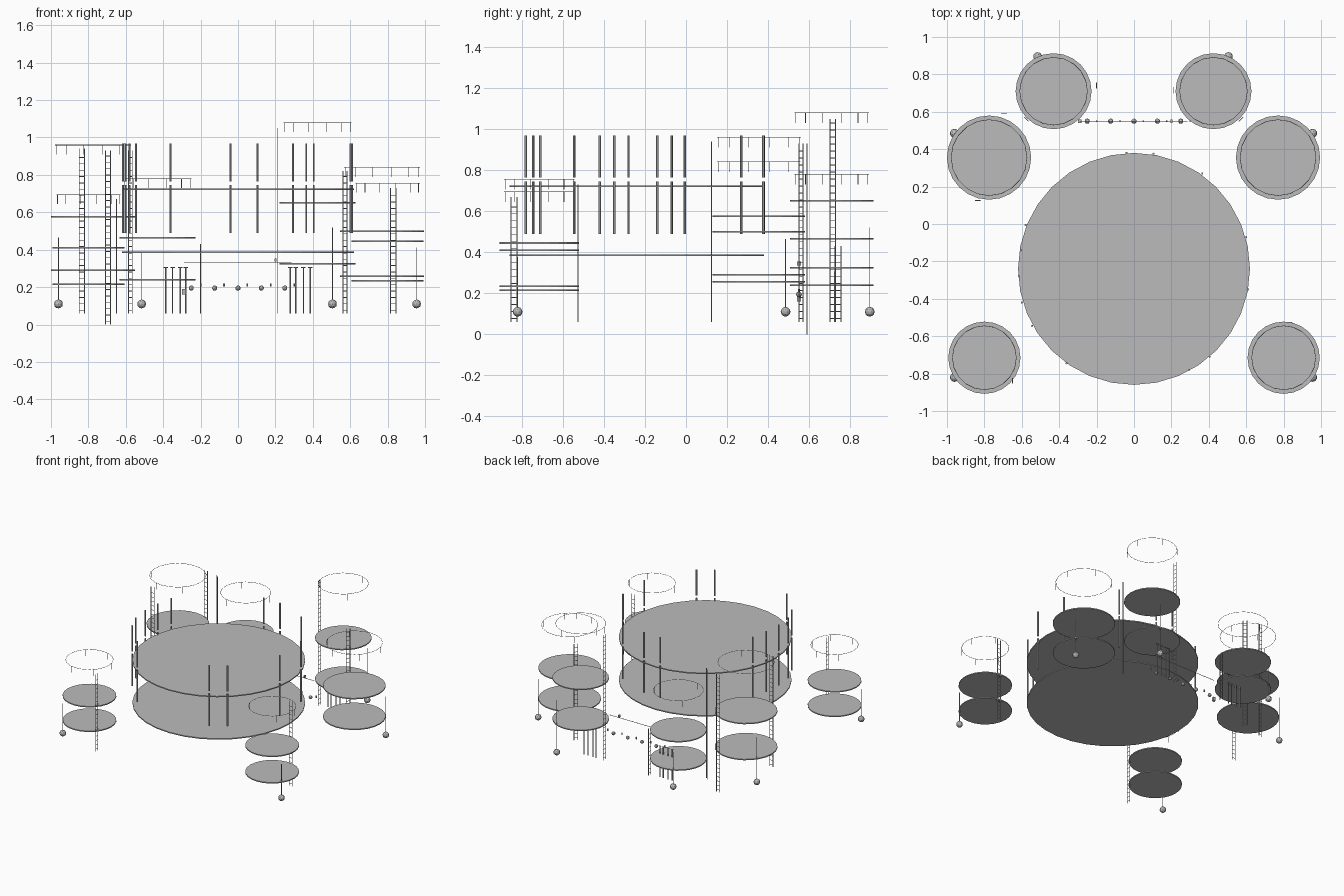
import bpy, bmesh, math
from mathutils import Vector, Matrix

if "Cube" in bpy.data.objects:
    bpy.data.objects.remove(bpy.data.objects["Cube"])

grey = bpy.data.materials.new("plain_grey")
grey.diffuse_color = (0.5, 0.5, 0.5, 1)
grey.use_nodes = True
grey.node_tree.nodes["Principled BSDF"].inputs["Base Color"].default_value = grey.diffuse_color


def finish(bm, name):
    me = bpy.data.meshes.new(name)
    bm.to_mesh(me)
    bm.free()
    ob = bpy.data.objects.new(name, me)
    bpy.context.collection.objects.link(ob)
    me.materials.append(grey)
    return ob


def rod(bm, a, b, r, sides=6):
    a, b = Vector(a), Vector(b)
    d = b - a
    m = Matrix.Translation((a + b) / 2) @ d.to_track_quat('Z', 'Y').to_matrix().to_4x4()
    bmesh.ops.create_cone(bm, cap_ends=True, segments=sides, radius1=r, radius2=r,
                          depth=d.length, matrix=m)


def disc(name, x, y, z, r, sides, thick=0.008):
    bm = bmesh.new()
    rod(bm, (x, y, z - thick / 2), (x, y, z + thick / 2), r, sides)
    return finish(bm, name)


def ladder(name, x, y, cx, cy, z0, z1, half=0.014, step=0.034):
    # rails stand either side of the tangent of the nearby deck
    t = Vector((-(y - cy), x - cx, 0)).normalized() * half
    if abs(t.x) > 0.9 * half:
        t = Vector((half, 0, 0))
    elif abs(t.y) > 0.7 * half:
        t = Vector((0, half, 0))
    bm = bmesh.new()
    p = Vector((x, y, 0))
    for s in (-1, 1):
        rod(bm, p + t * s + Vector((0, 0, z0)), p + t * s + Vector((0, 0, z1)), 0.0025)
    for i in range(int((z1 - z0) / step)):
        z = Vector((0, 0, z0 + step * (i + 0.5)))
        rod(bm, p - t + z, p + t + z, 0.002, 4)
    finish(bm, name)


# main double deck
for label, z in (("upper", 0.722), ("lower", 0.386)):
    disc("main_deck_" + label, 0, -0.24, z, 0.62, 32)

# posts around the main deck, each in two lengths
bm = bmesh.new()
for x, y in ((.295, -.78), (.405, -.71), (-.36, -.745), (-.545, -.545), (-.6, -.42),
             (-.615, -.28), (-.605, -.14), (-.58, -.005), (.365, .27), (.105, .376),
             (-.04, .38), (.6, -.07), (.61, -.35)):
    rod(bm, (x, y, 0.49), (x, y, 0.745), 0.006)
    rod(bm, (x, y, 0.765), (x, y, 0.968), 0.006)
finish(bm, "deck_posts")

# towers: centre, radius, upper deck, lower deck, ring height, weight position
towers = {
    "back_left": (-.43, .71, .203, .465, .24, .78, -.515, .895),
    "back_right": (.425, .71, .203, .65, .325, 1.08, .505, .895),
    "side_left": (-.775, .355, .225, .575, .29, .96, -.96, .485),
    "side_right": (.77, .355, .225, .50, .257, .84, .955, .485),
    "front_left": (-.80, -.715, .193, .41, .215, .695, -.96, -.82),
    "front_right": (.80, -.715, .193, .445, .235, .755, .955, -.82),
}
for name, (x, y, r, zu, zl, zr, wx, wy) in towers.items():
    disc(name + "_upper_deck", x, y, zu, r, 24)
    disc(name + "_lower_deck", x, y, zl, r, 24)

    # thin hoop with short hanging drops
    bm = bmesh.new()
    rr, n = r - 0.022, 20
    pts = [(x + rr * math.cos(math.tau * i / n), y + rr * math.sin(math.tau * i / n), zr)
           for i in range(n)]
    for i in range(n):
        rod(bm, pts[i], pts[(i + 1) % n], 0.0015, 4)
    for i in range(6):
        a = math.radians(15 + 60 * i)
        px, py = x + rr * math.cos(a), y + rr * math.sin(a)
        rod(bm, (px, py, zr), (px, py, zr - 0.05), 0.0015, 4)
    finish(bm, name + "_hoop")

    # rope carrying a round weight
    bm = bmesh.new()
    rod(bm, (wx, wy, 0.11), (wx, wy, zl * 1.6), 0.002, 5)
    bmesh.ops.create_icosphere(bm, subdivisions=2, radius=0.024,
                               matrix=Matrix.Translation((wx, wy, 0.11)))
    finish(bm, name + "_rope_weight")

# ladders: tower, position, bottom, top
for i, (name, x, y, z0, z1) in enumerate((
        ("back_left", -.20, .74, .06, .43), ("back_right", .213, .715, .06, 1.05),
        ("side_left", -.835, .125, .06, .94), ("side_left", -.575, .56, .06, .93),
        ("side_left", -.695, .59, 0, .93), ("side_right", .572, .56, .06, .82),
        ("front_left", -.65, -.838, .06, .67), ("front_right", .83, -.525, .06, .73))):
    cx, cy = towers[name][:2]
    ladder(f"{name}_ladder_{i}", x, y, cx, cy, z0, z1)

# short posts with caps under the back towers
bm = bmesh.new()
for s in (-1, 1):
    for px in (.28, .308, .35, .387):
        rod(bm, (s * px, .725, .06), (s * px, .725, .305), 0.004)
        rod(bm, (s * px - .012, .725, .305), (s * px + .012, .725, .305), 0.002, 4)
finish(bm, "short_posts")

# line with hanging lamps and small pegs between the back towers
bm = bmesh.new()
rod(bm, (-.29, .55, .333), (.285, .55, .333), 0.002, 5)
for i in range(5):
    x = -.25 + .125 * i
    bmesh.ops.create_icosphere(bm, subdivisions=2, radius=0.014,
                               matrix=Matrix.Translation((x, .55, .195)))
    rod(bm, (x + .05, .55, .203), (x + .05, .55, .22), 0.005)
for x, z, sx, sz in ((-.29, .175, .018, .03), (.2, .345, .01, .018)):
    bmesh.ops.create_cube(bm, size=1, matrix=Matrix.Translation((x, .55, z))
                          @ Matrix.Diagonal((sx, .018, sz, 1)))
finish(bm, "lamp_line")
